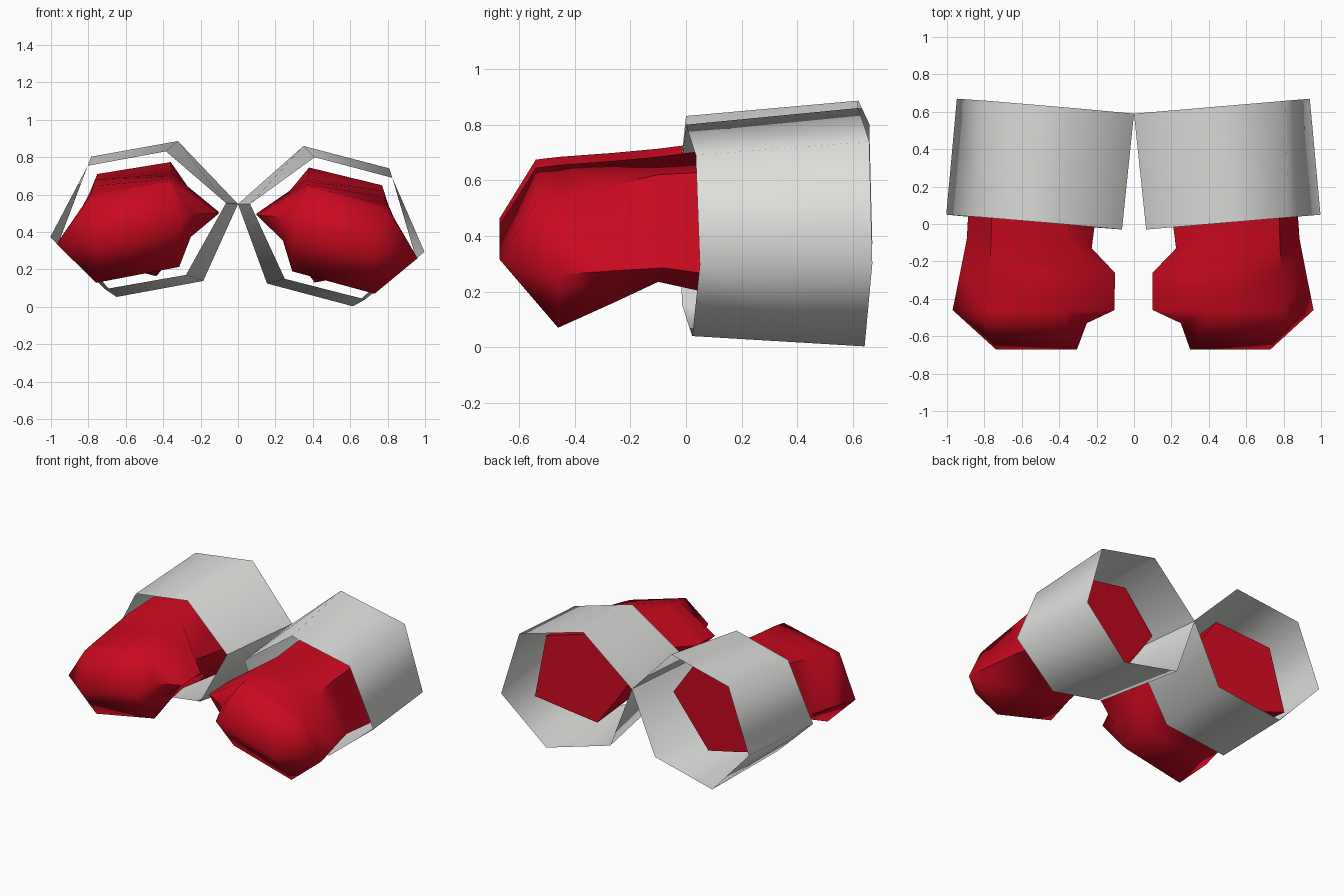
import bpy, bmesh, math

if "Cube" in bpy.data.objects:
    bpy.data.objects.remove(bpy.data.objects["Cube"])

def material(name, rgb):
    m = bpy.data.materials.new(name)
    m.diffuse_color = (*rgb, 1)
    m.use_nodes = True
    m.node_tree.nodes["Principled BSDF"].inputs["Base Color"].default_value = m.diffuse_color
    return m

RED = material("glove red", (0.60, 0.003, 0.014))
GREY = material("cuff light grey", (0.74, 0.74, 0.72))
TILT = math.radians(4.5)      # the left glove is rolled a little more
PIVOT = 0.55                  # height where the two cuffs touch

def place(p, side):
    """Right glove as given; left glove rolled about the touching line, then mirrored."""
    x, y, z = p
    if side > 0:
        return (x, y, z)
    h = z - PIVOT
    return (-0.99 * (x * math.cos(TILT) - h * math.sin(TILT)), y,
            PIVOT + x * math.sin(TILT) + h * math.cos(TILT))

def finish(bm, name, side, mat, angle):
    for v in bm.verts:
        v.co = place(v.co, side)
    if side < 0:
        bmesh.ops.reverse_faces(bm, faces=bm.faces[:])
    me = bpy.data.meshes.new(name)
    bm.to_mesh(me)
    bm.free()
    me.materials.append(mat)
    ob = bpy.data.objects.new(name, me)
    bpy.context.collection.objects.link(ob)
    bpy.ops.object.select_all(action='DESELECT')
    ob.select_set(True)
    bpy.context.view_layer.objects.active = ob
    bpy.ops.object.shade_smooth_by_angle(angle=math.radians(angle))

def loft(bm, rings, cap):
    rows = [[bm.verts.new(p) for p in r] for r in rings]
    n = len(rows[0])
    for a, b in zip(rows, rows[1:]):
        for i in range(n):
            j = (i + 1) % n
            bm.faces.new((a[i], a[j], b[j], b[i]))
    if cap:
        bm.faces.new(rows[-1])

# Cuff: open six-sided sleeve, front and rear outlines (x, z)
CUFF_FRONT = [(0.41, 0.80), (0.825, 0.69), (0.997, 0.294), (0.68, 0.04), (0.25, 0.15), (0.065, 0.55)]
CUFF_REAR = [(0.35, 0.86), (0.81, 0.74), (0.94, 0.30), (0.615, 0.003), (0.155, 0.125), (0.0, 0.55)]

# Hand: sections from the knuckle edge back to the wrist; the last two
# points of each section swell inward to form the thumb
KNUCKLE_IN, KNUCKLE_OUT = (0.30, -0.67, 0.44), (0.73, -0.67, 0.315)
SIDE, HEEL_OUT, HEEL_IN = (0.96, -0.46, 0.26), (0.73, -0.46, 0.07), (0.29, -0.46, 0.19)
HAND = [
    [KNUCKLE_IN] + [KNUCKLE_OUT] * 3 + [KNUCKLE_IN] * 3,
    [(0.38, -0.54, 0.645), (0.80, -0.54, 0.52), SIDE, HEEL_OUT, HEEL_IN,
     (0.265, -0.52, 0.37), (0.25, -0.53, 0.48)],
    [(0.375, -0.46, 0.655), (0.797, -0.46, 0.54), SIDE, HEEL_OUT, HEEL_IN,
     (0.24, -0.45, 0.355), (0.10, -0.46, 0.49)],
    [(0.372, -0.26, 0.67), (0.787, -0.26, 0.585), (0.92, -0.26, 0.275), (0.72, -0.26, 0.16),
     (0.31, -0.26, 0.24), (0.24, -0.26, 0.365), (0.10, -0.26, 0.50)],
    [(0.37, -0.10, 0.685), (0.78, -0.10, 0.62), (0.885, -0.08, 0.285), (0.70, -0.10, 0.235),
     (0.33, -0.10, 0.25), (0.27, -0.12, 0.375), (0.225, -0.13, 0.50)],
    [(0.38, 0.37, 0.745), (0.77, 0.42, 0.65), (0.85, 0.43, 0.215), (0.62, 0.405, 0.17),
     (0.41, 0.38, 0.13), (0.27, 0.37, 0.32), (0.16, 0.37, 0.48)],
]

for side, label in ((1, "right"), (-1, "left")):
    bm = bmesh.new()
    loft(bm, [[(x, -0.035 + 0.085 * x, z) for x, z in CUFF_FRONT],
              [(x, 0.59 + 0.085 * x, z) for x, z in CUFF_REAR]], False)
    bmesh.ops.reverse_faces(bm, faces=bm.faces[:])
    finish(bm, label + "_cuff", side, GREY, 70)

    bm = bmesh.new()
    loft(bm, HAND, True)
    bmesh.ops.remove_doubles(bm, verts=bm.verts[:], dist=0.001)
    bmesh.ops.recalc_face_normals(bm, faces=bm.faces[:])
    finish(bm, label + "_hand", side, RED, 60)
